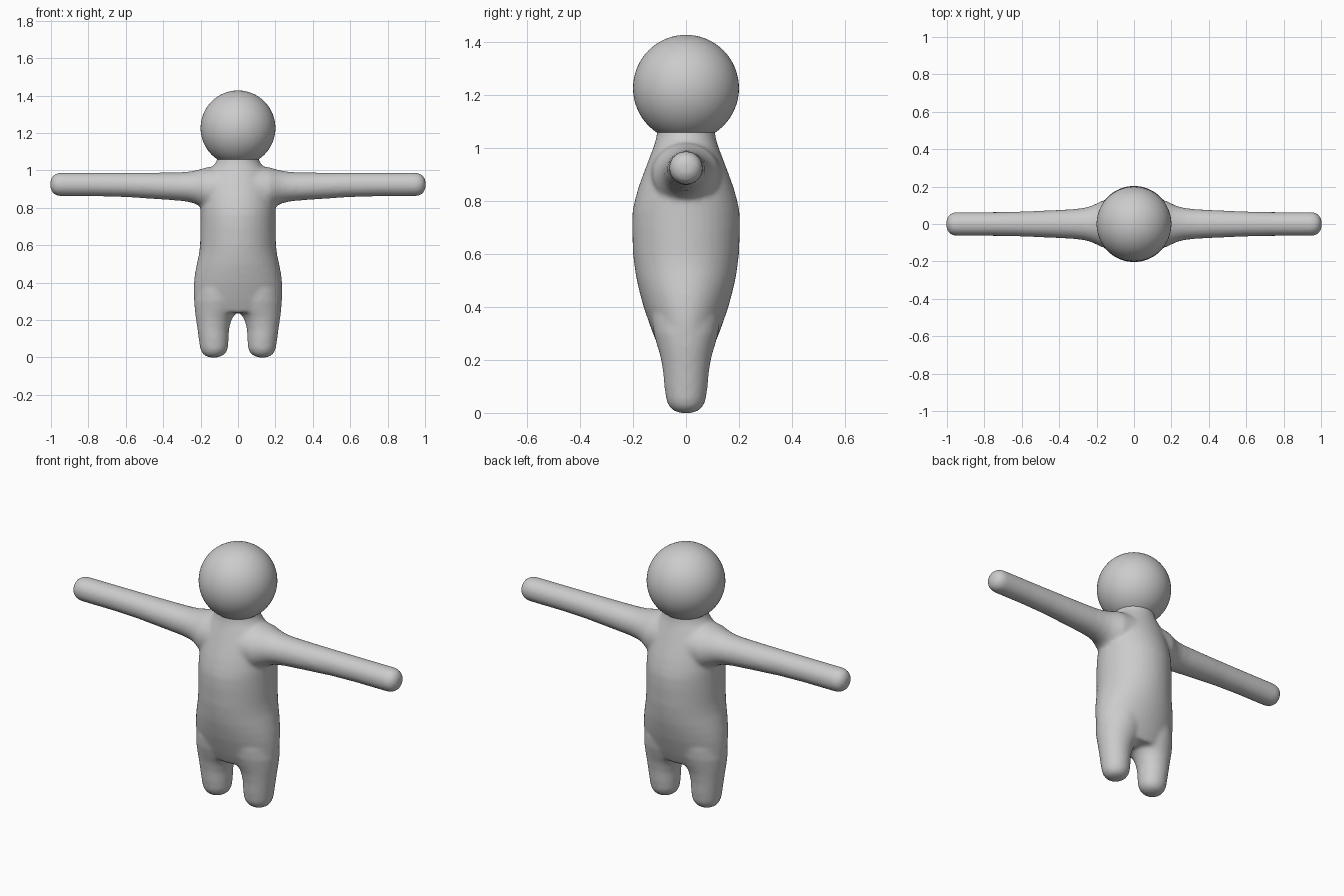
import bpy, bmesh, math
from mathutils import Vector

grey = bpy.data.materials.new("light grey")
grey.diffuse_color = (0.6, 0.6, 0.6, 1)
SEG = 40


def loft(bm, rings):
    """Skin closed rings given as (centre, half-axis a, half-axis b)."""
    loops = []
    for c, a, b in rings:
        loops.append([bm.verts.new(c + a * math.cos(t) + b * math.sin(t))
                      for t in (2 * math.pi * i / SEG for i in range(SEG))])
    for lo, hi in zip(loops, loops[1:]):
        for i in range(SEG):
            j = (i + 1) % SEG
            bm.faces.new((lo[i], lo[j], hi[j], hi[i]))
    bm.faces.new(loops[0][::-1])
    bm.faces.new(loops[-1])


X, Y, Z = Vector((1, 0, 0)), Vector((0, 1, 0)), Vector((0, 0, 1))
bm = bmesh.new()

# Torso: height, half width, half depth
torso = [(0.24, 0.21, 0.10), (0.30, 0.236, 0.125), (0.35, 0.238, 0.143), (0.40, 0.236, 0.16),
         (0.45, 0.230, 0.174), (0.50, 0.220, 0.186), (0.55, 0.209, 0.194),
         (0.60, 0.203, 0.20), (0.70, 0.201, 0.204), (0.76, 0.20, 0.202),
         (0.80, 0.20, 0.194), (0.85, 0.195, 0.18), (0.90, 0.188, 0.162),
         (0.95, 0.175, 0.143), (1.00, 0.150, 0.124), (1.03, 0.125, 0.114),
         (1.06, 0.110, 0.109), (1.12, 0.106, 0.106)]
loft(bm, [(Z * z, X * rx, Y * ry) for z, rx, ry in torso])

# Legs: height, inner x, outer x, half depth
leg = [(0.0, 0.105, 0.155, 0.025), (0.008, 0.083, 0.177, 0.048), (0.025, 0.063, 0.194, 0.065),
       (0.05, 0.053, 0.203, 0.075), (0.10, 0.050, 0.210, 0.082), (0.15, 0.048, 0.217, 0.086),
       (0.20, 0.035, 0.224, 0.094), (0.225, 0.02, 0.228, 0.10), (0.25, 0.0, 0.231, 0.108),
       (0.30, -0.02, 0.234, 0.122), (0.36, -0.02, 0.225, 0.13)]

# Arms: distance from the middle, bottom z, top z, half depth
arm = [(0.05, 0.77, 1.03, 0.14), (0.17, 0.785, 1.016, 0.125), (0.20, 0.805, 1.006, 0.11),
       (0.23, 0.822, 0.999, 0.096), (0.27, 0.832, 0.992, 0.086), (0.32, 0.838, 0.989, 0.08),
       (0.45, 0.847, 0.988, 0.073), (0.60, 0.857, 0.988, 0.067), (0.75, 0.861, 0.988, 0.064),
       (0.95, 0.861, 0.988, 0.064), (0.975, 0.866, 0.983, 0.059),
       (0.992, 0.880, 0.969, 0.045), (1.003, 0.902, 0.947, 0.024)]

for s in (1, -1):
    loft(bm, [(X * s * (i + o) / 2 + Z * z, X * (o - i) / 2, Y * d) for z, i, o, d in leg])
    loft(bm, [(X * s * x + Z * (lo + hi) / 2, Y * s * d, Z * (hi - lo) / 2)
              for x, lo, hi, d in arm])
bmesh.ops.recalc_face_normals(bm, faces=bm.faces)
mesh = bpy.data.meshes.new("body")
bm.to_mesh(mesh)
bm.free()
body = bpy.data.objects.new("body", mesh)
bpy.context.collection.objects.link(body)
mesh.materials.append(grey)

# Fuse limbs and torso into one soft skin
fuse = body.modifiers.new("fuse", 'REMESH')
fuse.mode = 'VOXEL'
fuse.voxel_size = 0.01
fuse.use_smooth_shade = True
soften = body.modifiers.new("soften", 'SMOOTH')
soften.factor = 0.5
soften.iterations = 10

# Head
bpy.ops.mesh.primitive_uv_sphere_add(segments=64, ring_count=32, radius=0.2,
                                     location=(0, 0, 1.226))
head = bpy.context.object
head.name = "head"
head.scale.z = 1.005
head.data.materials.append(grey)
bpy.ops.object.shade_smooth()
